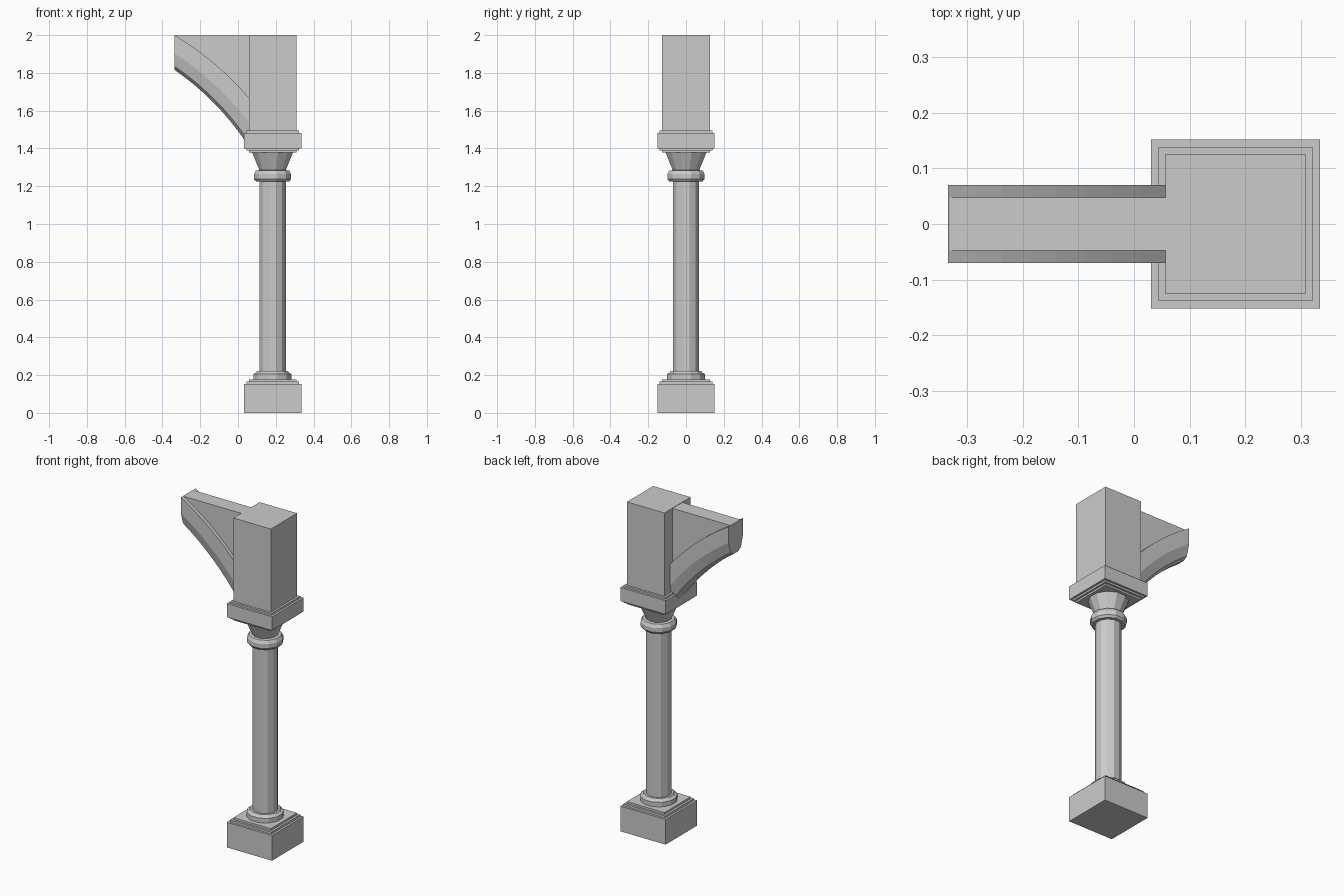
import bpy, bmesh
from math import pi, cos, sin, sqrt

if "Cube" in bpy.data.objects:
    bpy.data.objects.remove(bpy.data.objects["Cube"])

CX = 0.183  # column axis


def finish(name, bm):
    bmesh.ops.recalc_face_normals(bm, faces=bm.faces)
    mesh = bpy.data.meshes.new(name)
    bm.to_mesh(mesh)
    bm.free()
    obj = bpy.data.objects.new(name, mesh)
    bpy.context.collection.objects.link(obj)
    return obj


def loft(name, rings):
    """Skin a list of equal-length point rings and cap both ends."""
    bm = bmesh.new()
    rows = [[bm.verts.new(p) for p in ring] for ring in rings]
    for a, b in zip(rows, rows[1:]):
        for i in range(len(a)):
            j = (i + 1) % len(a)
            bm.faces.new((a[i], a[j], b[j], b[i]))
    bm.faces.new(rows[0])
    bm.faces.new(rows[-1])
    return finish(name, bm)


def turned(name, profile, sides):
    """Faceted solid around the column axis; profile is (half width, z)."""
    k = 1 / cos(pi / sides)
    angles = [2 * pi * (i + 0.5) / sides for i in range(sides)]
    return loft(name, [[(CX + r * k * cos(a), r * k * sin(a), z) for a in angles]
                       for r, z in profile])


# Square stepped plinth
turned("plinth", [(0.152, 0), (0.152, 0.153), (0.139, 0.153), (0.139, 0.166),
                  (0.126, 0.166), (0.126, 0.178)], 4)

# Twelve-sided base ring, shaft, neck ring and flared bell
turned("column_shaft", [(0.1, 0.178), (0.1, 0.206), (0.088, 0.212), (0.082, 0.221),
                        (0.07, 0.221), (0.07, 1.225), (0.088, 1.225), (0.098, 1.238),
                        (0.098, 1.264), (0.088, 1.283), (0.07, 1.285),
                        (0.108, 1.378)], 12)

# Square stepped capital with the upper block
turned("capital_and_block", [(0.126, 1.378), (0.126, 1.389), (0.139, 1.389),
                             (0.139, 1.4), (0.152, 1.4), (0.152, 1.483),
                             (0.139, 1.483), (0.139, 1.494), (0.126, 1.494),
                             (0.126, 2.0)], 4)

# Arched bracket: concentric arcs sampled along x
ARC_X, ARC_Z, ARC_R = -1.157, 0.627, 1.6
X0, X1, STEPS = -0.335, 0.058, 8
xs = [X0 + (X1 - X0) * i / STEPS for i in range(STEPS + 1)]


def arc_z(x, depth):
    return ARC_Z + sqrt((ARC_R - depth) ** 2 - (x - ARC_X) ** 2)


# Rib with chamfered underside; section is (half width, depth below top arc)
half = [(0.07, 0), (0.07, 0.083), (0.05, 0.14), (0.025, 0.155)]
section = half + [(-y, d) for y, d in reversed(half)]
loft("arch_rib", [[(x, y, arc_z(x, d)) for y, d in section] for x in xs])

# Thinner spandrel wall filling between rib and top
loft("arch_spandrel", [[(x, -0.048, arc_z(x, 0.01)), (x, 0.048, arc_z(x, 0.01)),
                        (x, 0.048, 1.998), (x, -0.048, 1.998)] for x in xs])
